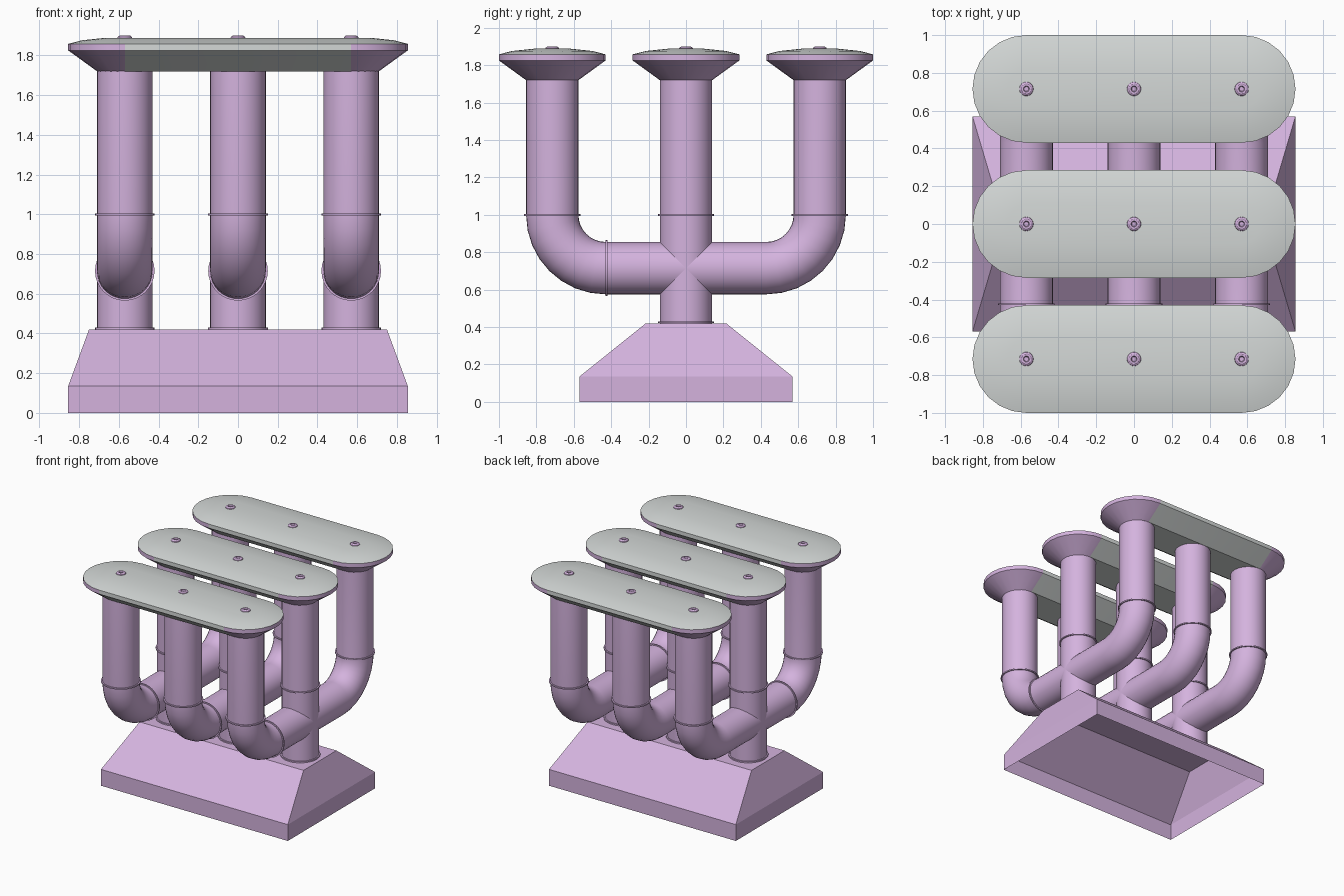
import bpy, bmesh, math
from mathutils import Vector, Matrix

if "Cube" in bpy.data.objects:
    bpy.data.objects.remove(bpy.data.objects["Cube"])

SEG = 32
PIPE_R = 0.14
COLS = (-0.57, 0.0, 0.57)      # pipe columns along x
ROWS = (-0.715, 0.0, 0.715)    # burner rows along y


def material(name, rgb):
    m = bpy.data.materials.new(name)
    m.diffuse_color = (*rgb, 1)
    m.use_nodes = True
    m.node_tree.nodes["Principled BSDF"].inputs["Base Color"].default_value = m.diffuse_color
    return m


PINK = material("lilac paint", (0.66, 0.45, 0.73))
GREY = material("light grey metal", (0.66, 0.69, 0.68))


def build(name, loops, mats=(PINK,), cap_start=False, cap_end=False, rule=None):
    """Bridge a series of equal-length closed loops into one object."""
    bm = bmesh.new()
    rings = [[bm.verts.new(p) for p in loop] for loop in loops]
    n = len(rings[0])
    for a, b in zip(rings, rings[1:]):
        for i in range(n):
            j = (i + 1) % n
            bm.faces.new((a[i], a[j], b[j], b[i]))
    if cap_start:
        bm.faces.new(rings[0][::-1])
    if cap_end:
        bm.faces.new(rings[-1])
    bmesh.ops.recalc_face_normals(bm, faces=bm.faces)
    if rule:
        for f in bm.faces:
            f.material_index = rule(f)
    me = bpy.data.meshes.new(name)
    bm.to_mesh(me)
    bm.free()
    for m in mats:
        me.materials.append(m)
    ob = bpy.data.objects.new(name, me)
    bpy.context.collection.objects.link(ob)
    return ob


def rect(hx, hy, z):
    return [(-hx, -hy, z), (hx, -hy, z), (hx, hy, z), (-hx, hy, z)]


def circle(r, z):
    return [Vector((r * math.cos(t), r * math.sin(t), z))
            for t in (2 * math.pi * i / SEG for i in range(SEG))]


def lathe(name, profile, matrix, **kw):
    return build(name, [[matrix @ p for p in circle(r, z)] for r, z in profile], **kw)


def stadium(r, z, half=0.57):
    pts = []
    for side, start in ((1, -math.pi / 2), (-1, math.pi / 2)):
        for i in range(13):
            t = start + math.pi * i / 12
            pts.append((side * half + r * math.cos(t), r * math.sin(t), z))
    return pts


def tube(name, x, path):
    """Sweep a circle along (y, z, angle) stations lying in a yz plane."""
    loops = []
    for y, z, a in path:
        normal = Vector((0, -math.sin(a), math.cos(a)))
        loops.append([Vector((x, y, z)) + PIPE_R * (math.cos(t) * Vector((1, 0, 0)) + math.sin(t) * normal)
                      for t in (2 * math.pi * i / SEG for i in range(SEG))])
    return build(name, loops)


def collar(name, matrix):
    lathe(name, [(0.135, -0.005), (0.15, -0.005), (0.15, 0.005), (0.135, 0.005)], matrix)


# hollow base, open underneath
build("base", [rect(0.855, 0.57, 0), rect(0.855, 0.57, 0.135), rect(0.75, 0.215, 0.42)], cap_end=True)

for x in COLS:
    # straight centre pipe
    lathe("centre_pipe", [(PIPE_R, 0.42), (PIPE_R, 1.73)], Matrix.Translation((x, 0, 0)))
    collar("foot_collar", Matrix.Translation((x, 0, 0.426)))
    # bent side pipes branching from the centre
    for s in (-1, 1):
        path = [(0, 0.715, 0)]
        for i in range(9):
            a = math.pi / 2 * i / 8
            path.append((s * (0.43 + 0.285 * math.sin(a)), 1.0 - 0.285 * math.cos(a), s * a))
        path.append((s * 0.715, 1.73, s * math.pi / 2))
        tube("bent_pipe", x, path)
    for y in ROWS:
        collar("pipe_collar", Matrix.Translation((x, y, 1.0)))
    collar("elbow_collar", Matrix.Translation((x, -0.425, 0.715)) @ Matrix.Rotation(math.pi / 2, 4, 'X'))


# flared heads: lilac funnel ends, grey middle and top
def head_colour(f):
    c = f.calc_center_median()
    return 0 if abs(c.x) > 0.571 and c.z < 1.859 else 1


for y in ROWS:
    levels = [(0.14, 1.72), (0.285, 1.825), (0.285, 1.858), (0.215, 1.876), (0.10, 1.888)]
    head = build("flared_head", [stadium(r, z) for r, z in levels], (PINK, GREY),
                 cap_start=True, cap_end=True, rule=head_colour)
    head.location.y = y
    # hollow bolts on the top
    for x in COLS:
        lathe("bolt", [(0.038, 1.884), (0.036, 1.893), (0.026, 1.9), (0.016, 1.9), (0.012, 1.889)],
              Matrix.Translation((x, y, 0)), cap_end=True)

# smooth the round parts, keeping edges sharp
for ob in bpy.context.collection.objects:
    ob.select_set(ob.name != "base")
    bpy.context.view_layer.objects.active = ob
bpy.ops.object.shade_smooth_by_angle(angle=math.radians(30))
